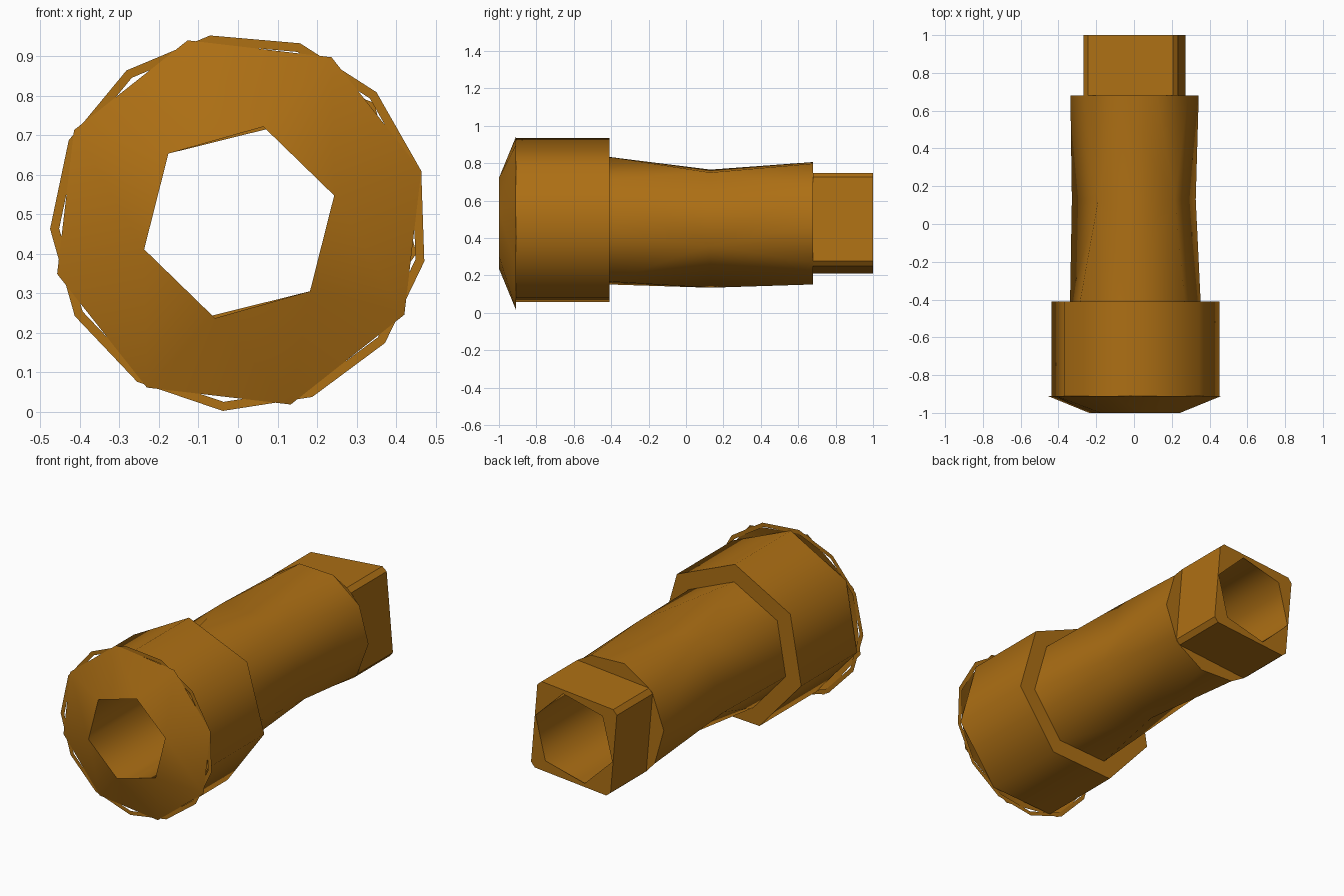
import bpy, bmesh
from math import cos, sin, radians

if "Cube" in bpy.data.objects:
    bpy.data.objects.remove(bpy.data.objects["Cube"])

CX, CZ, START = 0.003, 0.479, 15.8   # tool axis and seam angle

mat = bpy.data.materials.new("bronze")
mat.diffuse_color = (0.42, 0.16, 0.007, 1)
mat.use_nodes = True
mat.node_tree.nodes["Principled BSDF"].inputs["Base Color"].default_value = mat.diffuse_color


def ring(y, r, n, half=False):
    """Regular n-gon around the axis; half turns it by half a step."""
    first = START + (180 / n if half else 0)
    return y, r, [first + 360 * k / n for k in range(n)]


def square(y, r=0.337):
    """Slightly tilted square with narrow cut corners."""
    return y, r, [50 + 90 * k + d for k in range(4) for d in (-3, 3)]


def add_strip(bm, rings):
    """Stitch consecutive rings, which may have different side counts."""
    loops = []
    for y, r, angles in rings:
        verts = [bm.verts.new((CX + r * cos(radians(a)), y, CZ + r * sin(radians(a))))
                 for a in angles]
        loops.append((verts + verts[:1], angles + [angles[0] + 360]))
    for (va, aa), (vb, ab) in zip(loops, loops[1:]):
        i = j = 0
        while i < len(va) - 1 or j < len(vb) - 1:
            step_a = j == len(vb) - 1 or (i < len(va) - 1 and aa[i + 1] <= ab[j + 1])
            if step_a:
                tri = (va[i], vb[j], va[i + 1])
                i += 1
            else:
                tri = (va[i], vb[j], vb[j + 1])
                j += 1
            bm.faces.new(tri)


def make_part(name, *strips, angle=80):
    bm = bmesh.new()
    for s in strips:
        add_strip(bm, s)
    mesh = bpy.data.meshes.new(name)
    bm.to_mesh(mesh)
    bm.free()
    mesh.materials.append(mat)
    ob = bpy.data.objects.new(name, mesh)
    bpy.context.collection.objects.link(ob)
    bpy.ops.object.select_all(action='DESELECT')
    ob.select_set(True)
    bpy.context.view_layer.objects.active = ob
    bpy.ops.object.shade_smooth_by_angle(angle=radians(angle))


# Head: front cone, overhanging rim, barrel and rear shoulder
make_part("head",
          [ring(-1, 0.25, 6), ring(-0.91, 0.479, 8)],
          [ring(-0.91, 0.479, 13), ring(-0.91, 0.456, 13)],
          [ring(-0.91, 0.456, 7, True), ring(-0.41, 0.456, 7, True)],
          [ring(-0.41, 0.456, 7, True), ring(-0.41, 0.355, 7, True)])

# Shaft with a coarse waist, closed by a flat shoulder around the drive
make_part("shaft",
          [ring(-0.41, 0.355, 7, True), ring(0.13, 0.345, 5, True), ring(0.68, 0.34, 10, True)],
          [ring(0.68, 0.34, 10, True), square(0.68)])

# Square drive end and its rear face
make_part("drive_end",
          [square(0.68), square(1)],
          [square(1), ring(1, 0.25, 6)], angle=20)

# Hexagonal bore through the whole tool
make_part("bore", [ring(1, 0.25, 6), ring(-1, 0.25, 6)])
